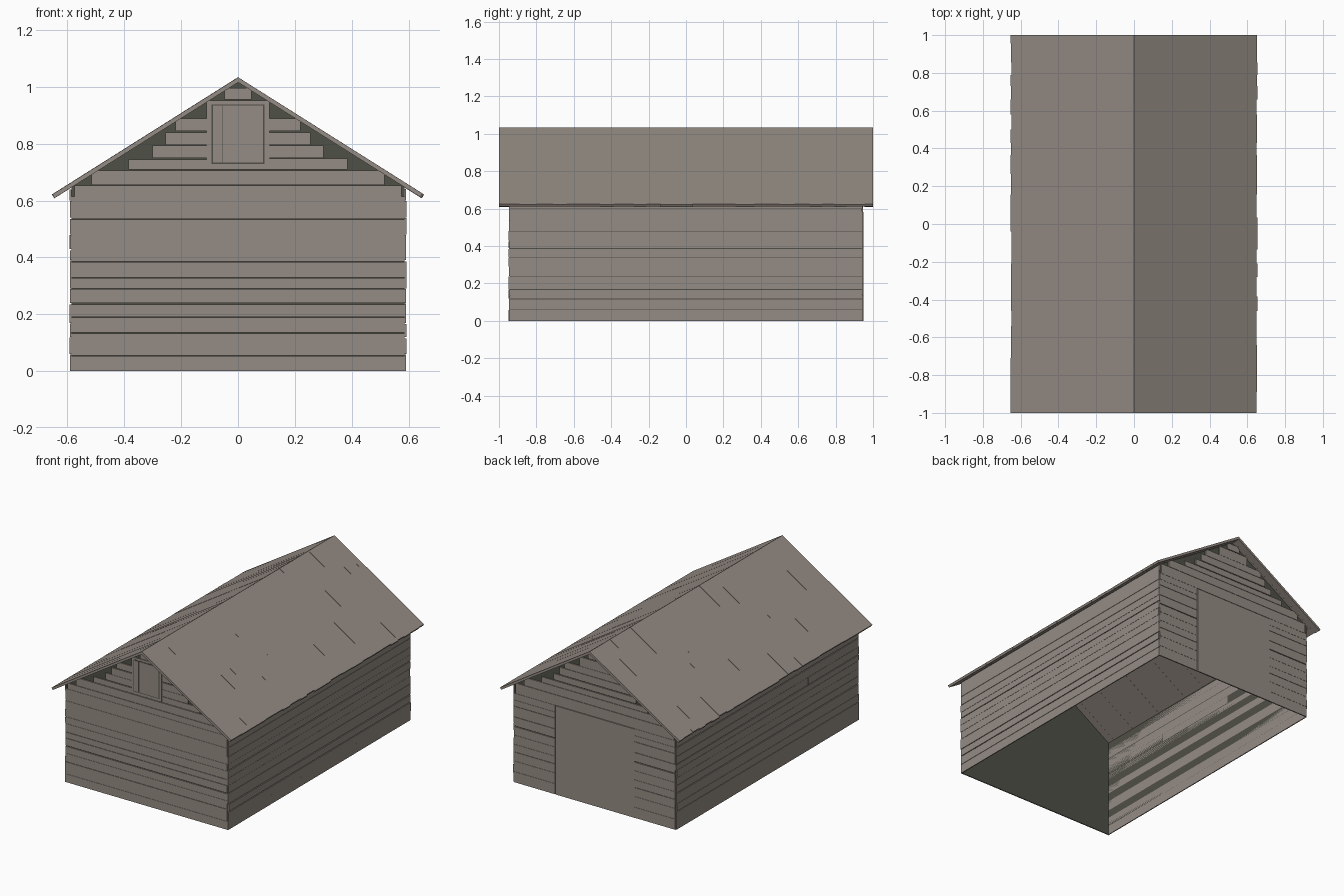
import bpy, bmesh, random
from mathutils import Matrix, Vector

random.seed(4)
if "Cube" in bpy.data.objects:
    bpy.data.objects.remove(bpy.data.objects["Cube"])


def material(name, rgb):
    m = bpy.data.materials.new(name)
    m.use_nodes = True
    m.diffuse_color = (*rgb, 1)
    m.node_tree.nodes["Principled BSDF"].inputs["Base Color"].default_value = (*rgb, 1)
    return m


WOOD = material("weathered wood", (0.30, 0.26, 0.23))
DARK = material("dark lining", (0.078, 0.08, 0.062))

HALF_X, HALF_Y, THICK = 0.585, 0.94, 0.007
RIDGE, SLOPE, EAVE = 1.034, 0.63, 0.652


def finish(name, bm, mat):
    me = bpy.data.meshes.new(name)
    bm.to_mesh(me)
    bm.free()
    me.materials.append(mat)
    ob = bpy.data.objects.new(name, me)
    bpy.context.collection.objects.link(ob)
    return ob


def box(bm, lo, hi):
    lo, hi = Vector(lo), Vector(hi)
    mat = Matrix.Translation((lo + hi) / 2) @ Matrix.Diagonal((*(hi - lo), 1))
    bmesh.ops.create_cube(bm, size=1, matrix=mat)


def gable_board(bm, side, x0, x1, z0, z1, lift=0.0):
    """Board on the front (side -1) or back (side 1) wall."""
    ys = sorted((side * HALF_Y, side * (HALF_Y + THICK + lift)))
    box(bm, (x0, ys[0], z0), (x1, ys[1], z1))


def side_board(bm, side, y0, y1, z0, z1):
    xs = sorted((side * HALF_X, side * (HALF_X + THICK + random.uniform(-0.001, 0.001))))
    box(bm, (xs[0], y0, z0), (xs[1], y1, z1))


def gap():
    return random.choice((0.001, 0.002, 0.005))


# Dark lining behind the boards, open below and under the roof
bm = bmesh.new()
rings = []
for y in (-HALF_Y, HALF_Y):
    pts = [(-HALF_X, 0), (HALF_X, 0), (HALF_X, 0.648), (0, 1.016), (-HALF_X, 0.648)]
    rings.append([bm.verts.new((x, y, z)) for x, z in pts])
    bm.faces.new(rings[-1] if y < 0 else rings[-1][::-1])
f, b = rings
bm.faces.new((f[1], b[1], b[2], f[2]))
bm.faces.new((b[0], f[0], f[4], b[4]))
finish("wall_lining", bm, DARK)

# Stepped gable rows: top height and half width
GABLE = [(0.71, 0.515), (0.75, 0.385), (0.795, 0.3), (0.845, 0.255),
         (0.89, 0.22), (0.955, 0.11), (1.0, 0.048)]

# Front wall, with the gable rows parted around the hatch
bm = bmesh.new()
z = 0.0
for top in (0.055, 0.135, 0.19, 0.24, 0.29, 0.33, 0.385, 0.43, 0.535, 0.615, 0.655):
    end = HALF_X if top < 0.65 else 0.575
    gable_board(bm, -1, -end, end, z, top - gap())
    z = top
for top, end in GABLE:
    if 0.72 < top < 0.95:
        gable_board(bm, -1, -end, -0.11, z, top - gap())
        gable_board(bm, -1, 0.11, end, z, top - gap())
    elif top != 0.955:
        gable_board(bm, -1, -end, end, z, top - 0.004)
    z = top
finish("front_wall_boards", bm, WOOD)

# Hatch in the front gable
bm = bmesh.new()
gable_board(bm, -1, -0.11, 0.11, 0.71, 0.952, 0.001)
finish("hatch_frame", bm, WOOD)
bm = bmesh.new()
gable_board(bm, -1, -0.093, 0.093, 0.728, 0.938, 0.002)
finish("hatch_gap", bm, DARK)
bm = bmesh.new()
gable_board(bm, -1, -0.088, -0.056, 0.733, 0.934, 0.004)
gable_board(bm, -1, -0.054, 0.088, 0.733, 0.934, 0.004)
finish("hatch_boards", bm, WOOD)

# Back wall, with the lower rows parted around the door
DOOR_X, DOOR_TOP = 0.29, 0.585
bm = bmesh.new()
z = 0.0
for top in (0.07, 0.14, 0.2, 0.25, 0.31, 0.37, 0.43, 0.5, 0.54, DOOR_TOP):
    t = top - gap()
    gable_board(bm, 1, -HALF_X, -DOOR_X, z, t)
    gable_board(bm, 1, DOOR_X, HALF_X, z, t)
    z = top
for top, end in [(0.655, 0.575)] + GABLE:
    gable_board(bm, 1, -end, end, z, top - gap())
    z = top
finish("back_wall_boards", bm, WOOD)
bm = bmesh.new()
gable_board(bm, 1, -DOOR_X, DOOR_X - 0.006, 0, DOOR_TOP - 0.003, 0.001)
finish("back_door", bm, WOOD)

# Long walls; one row of the right wall is pieced from shorter boards
for side, name in ((1, "left_wall_boards"), (-1, "right_wall_boards")):
    bm = bmesh.new()
    z = 0.0
    for top in (0.06, 0.12, 0.17, 0.24, 0.29, 0.34, 0.39, 0.43, 0.48, 0.54, 0.6, 0.641):
        y0 = -HALF_Y - random.uniform(0.002, 0.01)
        y1 = HALF_Y + random.uniform(0.0, 0.007)
        cuts = [y0, -0.42, 0.2, y1] if side < 0 and top == 0.48 else [y0, y1]
        t = top - gap()
        for a, c in zip(cuts, cuts[1:]):
            side_board(bm, side, a, c - 0.004 * (c != y1), z, t)
        z = top
    finish(name, bm, WOOD)

# Roof boards run from ridge to eave on both slopes
SEAMS = [-1, -0.89, -0.8, -0.71, -0.64, -0.54, -0.46, -0.385, -0.28, -0.21, -0.135, -0.04,
         0.035, 0.155, 0.265, 0.365, 0.43, 0.5, 0.58, 0.66, 0.73, 0.79, 0.855, 0.955, 1]
for side, name in ((1, "left_roof_boards"), (-1, "right_roof_boards")):
    bm = bmesh.new()
    for y0, y1 in zip(SEAMS, SEAMS[1:]):
        top = RIDGE - random.uniform(0, 0.0015)
        end = EAVE + random.uniform(-0.004, 0.003)
        section = [(0, top), (end, top - end * SLOPE),
                   (end - 0.008, top - end * SLOPE - 0.0127), (0, top - 0.0177)]
        ends = [[bm.verts.new((side * x, y, h)) for x, h in section] for y in (y0, y1)]
        bm.faces.new(ends[0])
        bm.faces.new(ends[1][::-1])
        for i in range(4):
            j = (i + 1) % 4
            bm.faces.new((ends[0][i], ends[1][i], ends[1][j], ends[0][j]))
    bmesh.ops.recalc_face_normals(bm, faces=bm.faces)
    finish(name, bm, WOOD)
